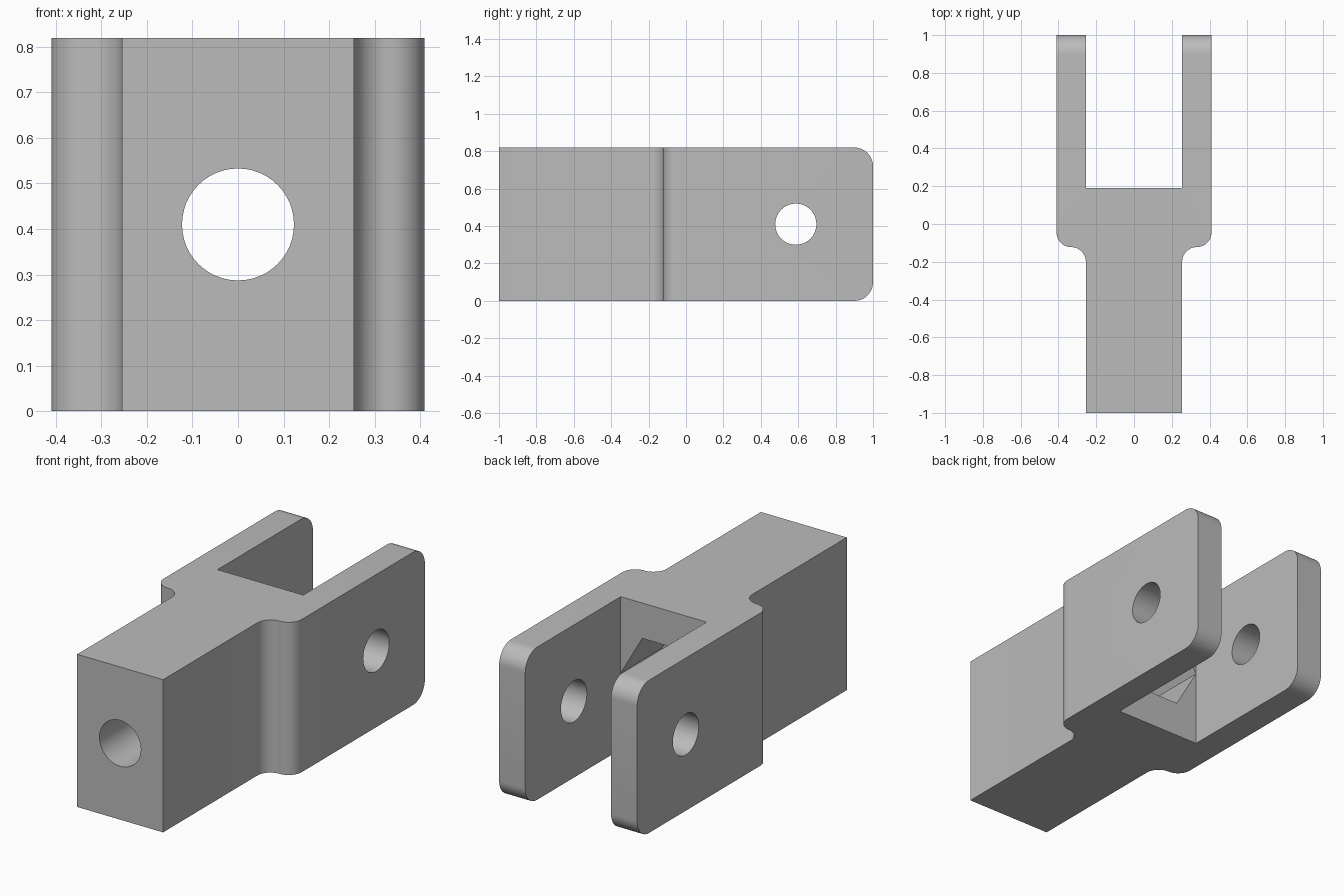
import bpy, bmesh, math
from mathutils import Matrix, Vector

cube = bpy.data.objects.get("Cube")
if cube:
    bpy.data.objects.remove(cube, do_unlink=True)

HALF = 0.41        # half width of the fork
NECK = 0.255       # half width of the shank and of the slot
HEIGHT = 0.82
SLOT = 0.19        # y of the slot floor
STEP = 0.0775      # radius of each shoulder arc

steel = bpy.data.materials.new("grey steel")
steel.use_nodes = True
grey = (0.5, 0.5, 0.5, 1)
steel.diffuse_color = grey
steel.node_tree.nodes["Principled BSDF"].inputs["Base Color"].default_value = grey


def add_object(name, bm):
    mesh = bpy.data.meshes.new(name)
    bmesh.ops.recalc_face_normals(bm, faces=bm.faces)
    bm.to_mesh(mesh)
    bm.free()
    mesh.materials.append(steel)
    obj = bpy.data.objects.new(name, mesh)
    bpy.context.collection.objects.link(obj)
    return obj


def arc(cx, cy, start, end, steps=12):
    angles = [math.radians(start + (end - start) * i / steps) for i in range(steps + 1)]
    return [(cx + STEP * math.cos(a), cy + STEP * math.sin(a)) for a in angles]


# Plan outline: shank, S-shaped shoulder, fork arm; mirrored for the other side
mid = (HALF + NECK) / 2
side = [(NECK, -1)]
side += arc(mid, -0.2, 180, 90)
side += arc(mid, -0.2 + 2 * STEP, -90, 0)[1:]
side += [(HALF, 1), (NECK, 1), (NECK, SLOT)]
outline = side + [(-x, y) for x, y in reversed(side)]

bm = bmesh.new()
base = bm.faces.new([bm.verts.new((x, y, 0)) for x, y in outline])
top = bmesh.ops.extrude_face_region(bm, geom=[base])["geom"]
bmesh.ops.translate(bm, vec=(0, 0, HEIGHT),
                    verts=[v for v in top if isinstance(v, bmesh.types.BMVert)])

# Rounded upper and lower corners at the fork tips
tips = [e for e in bm.edges
        if all(v.co.y > 0.99 for v in e.verts)
        and abs(e.verts[0].co.z - e.verts[1].co.z) < 0.01]
bmesh.ops.bevel(bm, geom=tips, offset=0.1, segments=12, profile=0.5, affect='EDGES')
clevis = add_object("clevis_fork", bm)


def cut(name, radius, sides, start, end):
    """Subtract a prism that runs between two points."""
    start, end = Vector(start), Vector(end)
    axis = end - start
    turn = Matrix.Rotation(math.pi / 2, 4, 'Y' if abs(axis.x) > abs(axis.y) else 'X')
    tool = bmesh.new()
    bmesh.ops.create_cone(tool, cap_ends=True, segments=sides, radius1=radius,
                          radius2=radius, depth=axis.length,
                          matrix=Matrix.Translation((start + end) / 2) @ turn)
    # Hexagon corners point sideways
    if sides == 6 and max(v.co.x for v in tool.verts) < radius * 0.95:
        bmesh.ops.rotate(tool, verts=tool.verts, cent=start,
                         matrix=Matrix.Rotation(math.pi / 6, 3, 'Y'))
    cutter = add_object(name, tool)
    cutter.hide_render = True
    mod = clevis.modifiers.new(name, 'BOOLEAN')
    mod.operation = 'DIFFERENCE'
    mod.solver = 'EXACT'
    mod.object = cutter
    bpy.context.view_layer.objects.active = clevis
    bpy.ops.object.modifier_apply(modifier=name)
    bpy.data.objects.remove(cutter, do_unlink=True)


# Hexagonal nut pocket, shank bore and cross-pin hole
z = HEIGHT / 2
cut("nut_pocket", 0.2545, 6, (0, -0.16, z), (0, SLOT + 0.1, z))
cut("shank_bore", 0.123, 48, (0, -1.1, z), (0, 0, z))
cut("pin_hole", 0.11, 48, (-0.6, 0.587, z), (0.6, 0.587, z))

bpy.ops.object.select_all(action='DESELECT')
clevis.select_set(True)
bpy.context.view_layer.objects.active = clevis
bpy.ops.object.shade_smooth_by_angle(angle=math.radians(30))
